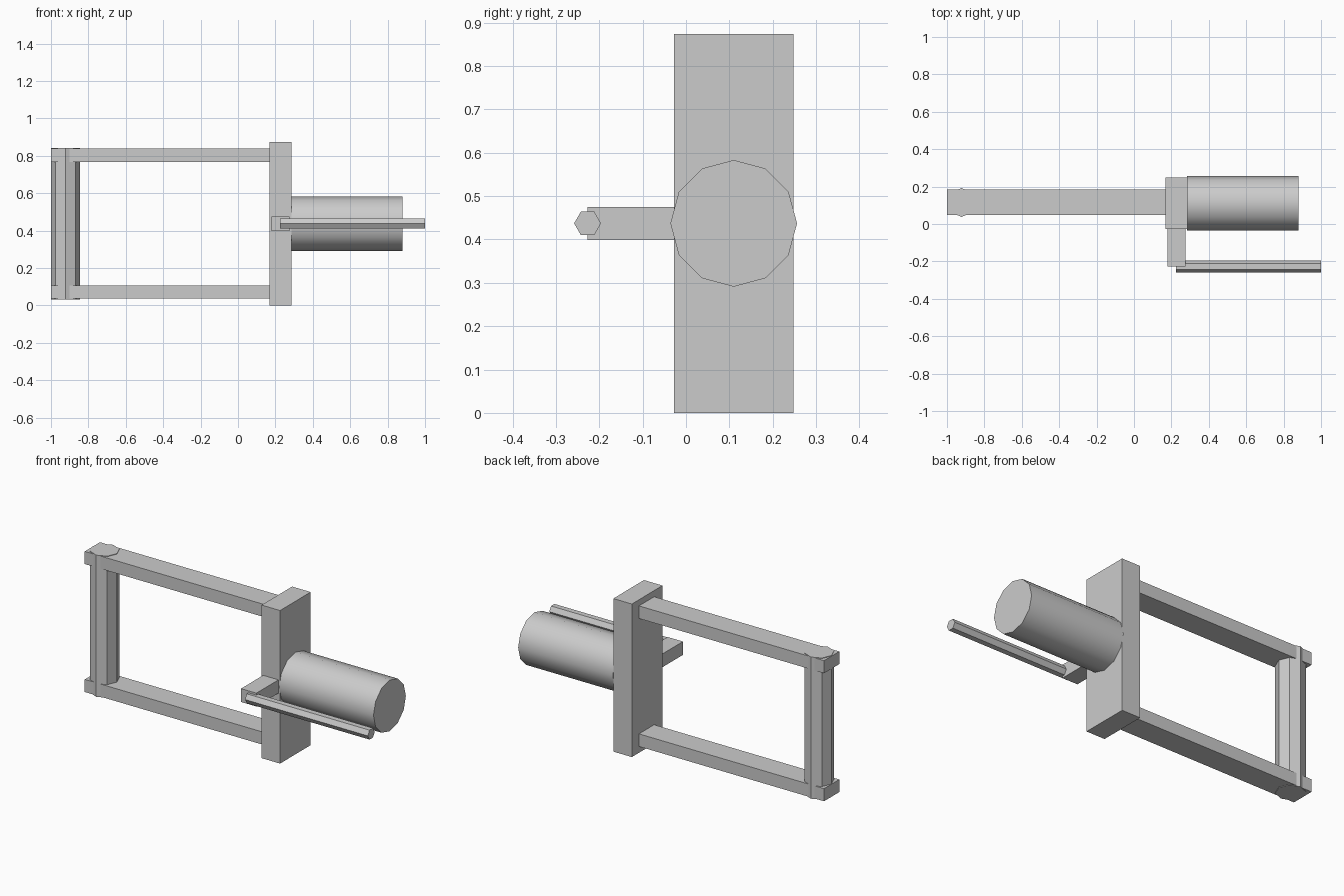
import bpy
import math
from mathutils import Matrix, Vector

cube = bpy.data.objects.get("Cube")
if cube:
    bpy.data.objects.remove(cube, do_unlink=True)

grey = bpy.data.materials.new("plain_grey")
grey.use_nodes = True
colour = (0.6, 0.6, 0.6, 1)
grey.diffuse_color = colour
grey.node_tree.nodes["Principled BSDF"].inputs["Base Color"].default_value = colour


def finish(name):
    obj = bpy.context.object
    obj.name = obj.data.name = name
    obj.data.materials.append(grey)
    return obj


def box(name, low, high):
    """Box between two opposite corners."""
    low, high = Vector(low), Vector(high)
    bpy.ops.mesh.primitive_cube_add(size=1, location=(low + high) / 2)
    obj = finish(name)
    obj.data.transform(Matrix.Diagonal((*(high - low), 1)))
    return obj


def prism(name, sides, radius, start, end):
    """Regular prism between two points, with corners on the side axes."""
    start, end = Vector(start), Vector(end)
    bpy.ops.mesh.primitive_cylinder_add(
        vertices=sides, radius=radius, depth=(end - start).length,
        location=(start + end) / 2)
    obj = finish(name)
    if abs(end.x - start.x) > abs(end.z - start.z):
        obj.data.transform(Matrix.Rotation(math.pi / 2, 4, "Y"))
    return obj


MID_Z = 0.437

# Central plate
box("main_block", (0.168, -0.028, 0), (0.285, 0.248, 0.873))

# Two mirrored arms
for name, side in (("lower_arm", -1), ("upper_arm", 1)):
    z = MID_Z + side * 0.365
    box(name, (-1, 0.047, z - 0.036), (0.17, 0.184, z + 0.036))

# Eight-sided grip joining the arm ends
prism("grip_bar", 8, 0.077, (-0.922, 0.115, 0.033), (-0.922, 0.115, 0.841))

# Round barrel
prism("barrel", 12, 0.146, (0.283, 0.11, MID_Z), (0.88, 0.11, MID_Z))
bpy.ops.object.shade_smooth_by_angle(angle=math.radians(40))

# Side bracket carrying the thin rod
box("side_bracket", (0.178, -0.227, 0.399), (0.275, -0.02, 0.475))
prism("side_rod", 6, 0.031, (0.225, -0.227, MID_Z), (1, -0.227, MID_Z))
